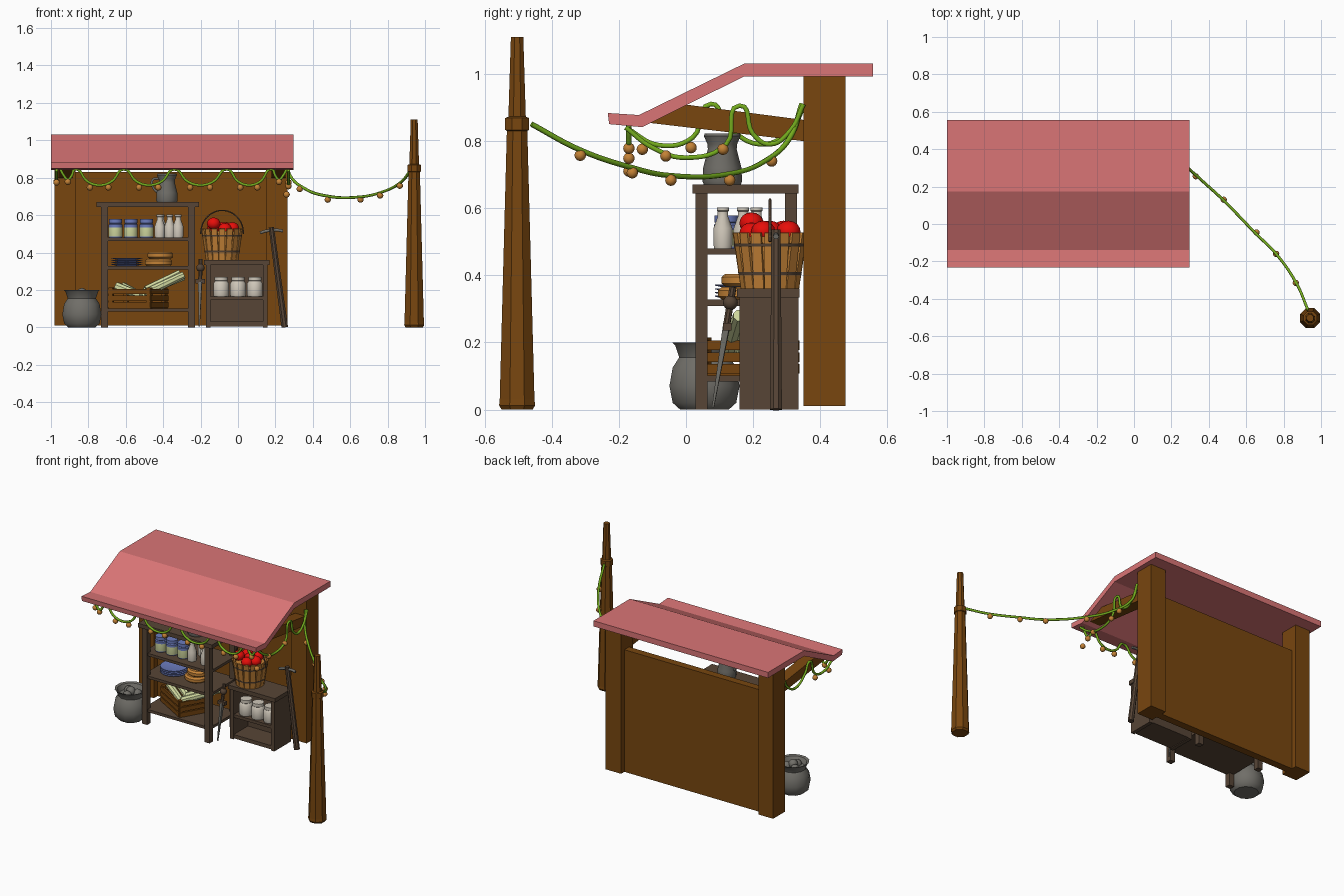
import bpy, bmesh, math
from mathutils import Vector, Matrix

if "Cube" in bpy.data.objects:
    bpy.data.objects.remove(bpy.data.objects["Cube"])

def mat(name, r, g, b):
    m = bpy.data.materials.new(name)
    lin = [((c / 255 + 0.055) / 1.055) ** 2.4 if c > 10 else c / 255 / 12.92 for c in (r, g, b)]
    m.diffuse_color = (*lin, 1)
    m.use_nodes = True
    m.node_tree.nodes["Principled BSDF"].inputs["Base Color"].default_value = m.diffuse_color
    return m

ROOF = mat("rose_roof", 218, 117, 118)
WOOD = mat("brown_wood", 120, 70, 15)
DARK = mat("dark_wood", 87, 69, 54)
GRAY = mat("gray", 112, 110, 104)
RED = mat("apple_red", 235, 14, 10)
TAN = mat("orange_tan", 196, 130, 54)
GREEN = mat("vine_green", 116, 172, 30)
CREAM = mat("cream", 208, 200, 186)
BLUE = mat("blue", 108, 124, 190)
PALE = mat("pale_green", 210, 218, 160)

def finish(bm, name, m, smooth=False):
    bmesh.ops.recalc_face_normals(bm, faces=bm.faces)
    me = bpy.data.meshes.new(name)
    bm.to_mesh(me)
    bm.free()
    o = bpy.data.objects.new(name, me)
    bpy.context.collection.objects.link(o)
    for k in (m if isinstance(m, list) else [m]):
        me.materials.append(k)
    if smooth:
        bpy.ops.object.select_all(action='DESELECT')
        o.select_set(True)
        bpy.context.view_layer.objects.active = o
        bpy.ops.object.shade_smooth_by_angle(angle=math.radians(40))
    return o

def box(name, m, x0, x1, y0, y1, z0, z1, M=Matrix()):
    bm = bmesh.new()
    bmesh.ops.create_cube(bm, size=1)
    for v in bm.verts:
        v.co = M @ Vector(((x0 + x1) / 2 + v.co.x * (x1 - x0), (y0 + y1) / 2 + v.co.y * (y1 - y0),
                           (z0 + z1) / 2 + v.co.z * (z1 - z0)))
    return finish(bm, name, m)

def extrude_x(name, m, prof, x0, x1):
    bm = bmesh.new()
    f = bm.faces.new([bm.verts.new((x0, y, z)) for y, z in prof])
    r = bmesh.ops.extrude_face_region(bm, geom=[f])
    for v in r["geom"]:
        if isinstance(v, bmesh.types.BMVert):
            v.co.x = x1
    return finish(bm, name, m)

def lathe(name, m, prof, x, y, n=12, smooth=True, rule=None, M=None):
    """Revolve (radius, z) points round a vertical axis; rule(z) picks a material slot."""
    bm = bmesh.new()
    rings = [[bm.verts.new((r * math.cos(2 * math.pi * (i + .5) / n), r * math.sin(2 * math.pi * (i + .5) / n), z))
              for i in range(n)] for r, z in prof]
    for a, b in zip(rings, rings[1:]):
        for i in range(n):
            bm.faces.new((a[i], a[(i + 1) % n], b[(i + 1) % n], b[i]))
    bm.faces.new(rings[0][::-1])
    bm.faces.new(rings[-1])
    if rule:
        for f in bm.faces:
            f.material_index = rule(f.calc_center_median().z)
    bmesh.ops.transform(bm, matrix=M or Matrix.Translation((x, y, 0)), verts=bm.verts)
    return finish(bm, name, m, smooth)

def rod(name, m, a, b, r0, r1, n=8, smooth=False):
    a, b = Vector(a), Vector(b)
    M = Matrix.Translation(a) @ (b - a).to_track_quat('Z', 'Y').to_matrix().to_4x4()
    return lathe(name, m, [(r0, 0), (r1, (b - a).length)], 0, 0, n, smooth, M=M)

def ball(name, m, p, r, sz=1):
    bm = bmesh.new()
    bmesh.ops.create_uvsphere(bm, u_segments=12, v_segments=8, radius=r,
                              matrix=Matrix.Translation(p) @ Matrix.Diagonal((1, 1, sz, 1)))
    return finish(bm, name, m, True)

def tube(name, m, pts, r, cyclic=False, res=6):
    cu = bpy.data.curves.new(name, 'CURVE')
    cu.dimensions, cu.bevel_depth, cu.bevel_resolution, cu.resolution_u = '3D', r, 1, res
    cu.use_fill_caps = True
    s = cu.splines.new('BEZIER')
    s.bezier_points.add(len(pts) - 1)
    for p, c in zip(s.bezier_points, pts):
        p.co, p.handle_left_type, p.handle_right_type = c, 'AUTO', 'AUTO'
    s.use_cyclic_u = cyclic
    o = bpy.data.objects.new(name, cu)
    bpy.context.collection.objects.link(o)
    cu.materials.append(m)
    bpy.ops.object.select_all(action='DESELECT')
    o.select_set(True)
    bpy.context.view_layer.objects.active = o
    bpy.ops.object.convert(target='MESH')

# roof, posts, wall, roof beams
extrude_x("roof", ROOF, [(-.233, .883), (-.14, .877), (.173, 1.03), (.557, 1.03), (.557, .992),
                         (.173, .992), (-.131, .841), (-.229, .85)], -1, .297)
for x0, x1, bx in ((-.98, -.87, -.96), (.15, .265, .18)):
    box("rear_post", WOOD, x0, x1, .35, .475, .01, .992)
    extrude_x("roof_beam", WOOD, [(-.12, .86), (-.05, .9), (0, .908), (.37, .86), (.37, .797), (-.12, .855)], bx, bx + .075)
box("back_wall", WOOD, -.88, .16, .39, .44, .01, .83)

# lamp pole
lathe("pole", WOOD, [(.05, 0), (.058, .012), (.056, .03), (.033, .83), (.039, .833), (.039, .868), (.028, .872), (.02, 1.11)],
      .942, -.503, 8, False)

# garlands and bulbs
tube("long_garland", GREEN, [(.26, .345, .91), (.28, .31, .81), (.36, .235, .74), (.47, .135, .703), (.65, -.05, .697),
                             (.76, -.16, .72), (.87, -.32, .775), (.93, -.46, .85)], .008)
bulbs = [(.33, .255, .74), (.48, .13, .683), (.655, -.045, .683), (.76, -.16, .705), (.865, -.315, .757)]
peaks = [-.95, -.87, -.61, -.34, -.06, .18, .26]
pts = []
for a, b in zip(peaks, peaks[1:]):
    w = b - a
    low = .76 if w > .1 else .79
    pts += [(a, -.17, .845), (a + w * .25, -.17, low + .02), (a + w * .5, -.17, low), (a + w * .75, -.17, low + .02)]
    bulbs += [(a + w * t, -.17, low - .012) for t in ((.3, .68) if w > .1 else (.5,))]
tube("front_garland", GREEN, pts + [(.26, -.17, .845)], .008)
tube("right_garland", GREEN, [(.27, -.18, .84), (.27, -.1, .78), (.27, 0, .75), (.27, .12, .79), (.27, .16, .905),
                              (.27, .2, .82), (.27, .25, .79), (.27, .31, .83), (.27, .35, .91)], .008)
tube("left_garland", GREEN, [(-.97, -.18, .84), (-.97, -.08, .787), (-.97, .02, .81), (-.97, .075, .91), (-.97, .12, .85),
                             (-.97, .22, .79), (-.97, .31, .83), (-.97, .35, .9)], .008)
bulbs += [(.27, -.06, .755), (.27, .11, .775), (-.97, -.13, .775), (-.97, .015, .78), (.26, -.17, .71)]
for p in bulbs:
    ball("bulb", TAN, p, .017)

# shelf rack
box("rack_top", DARK, -.757, -.208, .02, .335, .643, .67)
for x in (-.732, -.268):
    for y in (.028, .295):
        box("rack_leg", DARK, x, x + .037, y, y + .036, 0, .645)
for z in (.47, .318, .093):
    box("rack_shelf", DARK, -.73, -.235, .035, .325, z - .009, z + .009)

# jars with blue lids and bottles on the upper shelf
for x in (-.655, -.573, -.489):
    lathe("jar", [PALE, BLUE], [(.036, .479), (.038, .485), (.038, .535), (.038, .55), (.032, .555), (.036, .558), (.036, .578)],
          x, .12, 12, True, lambda z: int(z > .54 or z < .483))
for x, y in ((-.418, .11), (-.365, .17), (-.32, .11), (-.41, .21)):
    lathe("bottle", CREAM, [(.027, .479), (.029, .49), (.029, .54), (.016, .575), (.016, .59), (.019, .592), (.019, .602)], x, y)

# plates and cheese wheels on the middle shelf
for i in range(4):
    z = .328 + i * .011
    lathe("plate", BLUE, [(.05, z), (.085, z + .008), (.085, z + .011), (.05, z + .005)], -.595, .17, 16)
for x, y, z, r in ((-.425, .17, .327, .075), (-.415, .175, .366, .07)):
    lathe("cheese_wheel", TAN, [(r - .012, z), (r, z + .01), (r, z + .028), (r - .012, z + .038)], x, y, 14)

# slatted crate with vegetables
M = Matrix.Translation((-.535, .19, .102)) @ Matrix.Rotation(math.radians(-30), 4, 'Z')
L, W = .13, .09
box("crate_floor", WOOD, -L, L, -W, W, 0, .012, M)
for z in (.005, .04, .075):
    for s in (-1, 1):
        box("crate_side_slat", WOOD, -L, L, s * W - .006, s * W + .006, z, z + .028, M)
        box("crate_end_slat", WOOD, s * L - .006, s * L + .006, -W, W, z, z + .028, M)
for sx in (-1, 1):
    for sy in (-1, 1):
        box("crate_corner", WOOD, sx * (L - .012) - .012, sx * (L - .012) + .012, sy * (W - .01) - .01, sy * (W - .01) + .01, 0, .112, M)
for a, b in (((-.5, .13, .18), (-.29, .16, .28)), ((-.5, .19, .19), (-.29, .22, .27)), ((-.49, .16, .2), (-.31, .19, .29)),
             ((-.65, .2, .22), (-.52, .14, .17)), ((-.62, .25, .22), (-.5, .2, .16))):
    rod("leek", PALE, a, b, .024, .02, 8, True)

# milk jug on the rack
lathe("jug", GRAY, [(.055, .67), (.059, .68), (.057, .72), (.043, .775), (.044, .79), (.055, .815), (.052, .822), (.036, .79)],
      -.38, .108, 14)
tube("jug_handle", GRAY, [(-.425, .108, .795), (-.455, .108, .79), (-.455, .108, .75), (-.43, .108, .72)], .007)

# sack with roots
lathe("sack", GRAY, [(.075, 0), (.098, .02), (.108, .07), (.098, .125), (.078, .155), (.09, .19), (.1, .2), (.085, .195), (.07, .165)],
      -.835, .055, 12)
for dx, dy, dz in ((0, 0, .18), (-.035, .03, .165), (.035, .02, .165), (0, -.04, .165)):
    ball("sack_root", GRAY, (-.835 + dx, .055 + dy, dz), .03)

# small open cabinet
for x0 in (-.172, .133):
    box("cabinet_side", DARK, x0, x0 + .025, .16, .335, 0, .335)
box("cabinet_top", DARK, -.182, .168, .152, .338, .333, .36)
box("cabinet_back", DARK, -.16, .145, .315, .333, .005, .34)
box("cabinet_floor", DARK, -.16, .145, .165, .32, .005, .03)
box("cabinet_shelf", DARK, -.16, .145, .165, .32, .145, .165)
for x in (-.09, 0, .09):
    lathe("cabinet_jar", CREAM, [(.04, .165), (.043, .172), (.043, .235), (.034, .248), (.036, .25), (.036, .27)], x, .215)

# apple basket: staves, hoops, handle
bx, by = -.085, .25
lathe("basket_liner", TAN, [(.078, .361), (.1, .515), (.092, .515), (.09, .5)], bx, by, 16, False)
for i in range(16):
    a = 2 * math.pi * i / 16
    Ms = Matrix.Translation((bx, by, .361)) @ Matrix.Rotation(a, 4, 'Z') @ Matrix.Translation((.082, 0, 0)) \
        @ Matrix.Rotation(math.radians(8.5), 4, 'Y')
    box("basket_stave", TAN, -.004, .005, -.016, .016, 0, .168, Ms)
for z, r in ((.405, .095), (.49, .108)):
    lathe("basket_hoop", DARK, [(r - .006, z - .005), (r, z - .005), (r + .002, z + .005), (r - .004, z + .005)], bx, by, 16)
tube("basket_handle", DARK, [(bx + .115 * math.cos(t), by, .5 + .125 * math.sin(t))
                             for t in [math.pi * k / 8 for k in range(9)]], .004, res=3)
for dx, dy, z in ((-.045, -.055, .555), (.055, -.02, .53), (.02, .055, .53), (-.045, .04, .53), (.015, -.055, .525), (0, 0, .53)):
    ball("apple", RED, (bx + dx, by + dy, z), .036, .9)

# pickaxe leaning by the cabinet
rod("pick_handle", DARK, (.25, .268, 0), (.178, .268, .535), .019, .015)
tube("pick_head", GRAY, [(.118, .268, .505), (.15, .268, .515), (.18, .268, .518), (.21, .268, .52), (.24, .268, .515)], .009)

# sword leaning by the cabinet
def along(t):
    return Vector((-.207, .08, .005)).lerp(Vector((-.2, .14, .365)), t)
rod("sword_blade", GRAY, along(0), along(.67), .004, .014, 4)
box("sword_guard", DARK, -.228, -.176, .11, .135, .235, .258)
rod("sword_grip", DARK, along(.66), along(1), .011, .011)
ball("sword_pommel", DARK, along(.87), .022)
